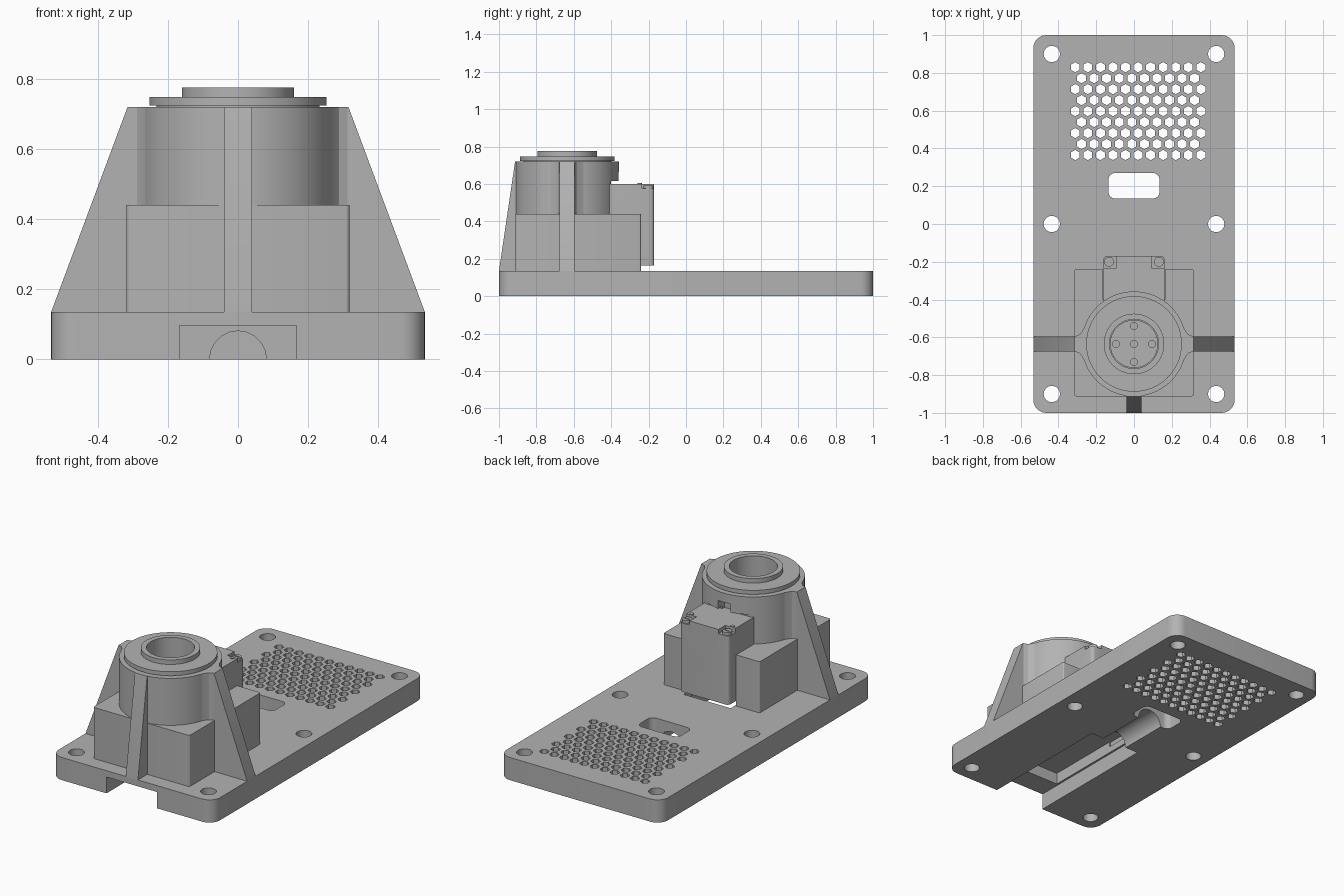
import bpy, bmesh, math

if "Cube" in bpy.data.objects:
    bpy.data.objects.remove(bpy.data.objects["Cube"], do_unlink=True)

grey = bpy.data.materials.new("light grey")
grey.use_nodes = True
grey.diffuse_color = (0.45, 0.45, 0.45, 1)
grey.node_tree.nodes["Principled BSDF"].inputs["Base Color"].default_value = (0.45, 0.45, 0.45, 1)

CY = -0.635      # tower axis
TOP = 0.135      # plate top


def circle(r, x=0, y=0, n=64, start=0):
    return [(x + r * math.cos(start + math.tau * i / n),
             y + r * math.sin(start + math.tau * i / n)) for i in range(n)]


def rect(x0, x1, y0, y1):
    return [(x0, y0), (x1, y0), (x1, y1), (x0, y1)]


def round_rect(x0, x1, y0, y1, r, n=8):
    pts = []
    corners = [(x1 - r, y1 - r), (x0 + r, y1 - r), (x0 + r, y0 + r), (x1 - r, y0 + r)]
    for k, (cx, cy) in enumerate(corners):
        for i in range(n + 1):
            a = math.pi / 2 * (k + i / n)
            pts.append((cx + r * math.cos(a), cy + r * math.sin(a)))
    return pts


def prism(name, outlines, lo, hi, axis="z"):
    """Extrude one or more separate outlines along an axis."""
    place = {"z": lambda a, b, h: (a, b, h),
             "y": lambda a, b, h: (a, h, b),
             "x": lambda a, b, h: (h, a, b)}[axis]
    if not isinstance(outlines[0], list):
        outlines = [outlines]
    bm = bmesh.new()
    for pts in outlines:
        low = [bm.verts.new(place(a, b, lo)) for a, b in pts]
        high = [bm.verts.new(place(a, b, hi)) for a, b in pts]
        bm.faces.new(low[::-1])
        bm.faces.new(high)
        for i in range(len(pts)):
            j = (i + 1) % len(pts)
            bm.faces.new((low[i], low[j], high[j], high[i]))
    bmesh.ops.recalc_face_normals(bm, faces=bm.faces)
    mesh = bpy.data.meshes.new(name)
    bm.to_mesh(mesh)
    bm.free()
    mesh.materials.append(grey)
    obj = bpy.data.objects.new(name, mesh)
    bpy.context.collection.objects.link(obj)
    return obj


cutters = []


def cutter(*args):
    obj = prism(*args)
    obj.hide_render = True
    cutters.append(obj)
    return obj


def cut(obj, *tools):
    for tool in tools:
        mod = obj.modifiers.new("cut", "BOOLEAN")
        mod.operation, mod.solver, mod.object = "DIFFERENCE", "EXACT", tool
    bpy.context.view_layer.update()
    graph = bpy.context.evaluated_depsgraph_get()
    mesh = bpy.data.meshes.new_from_object(obj.evaluated_get(graph))
    obj.modifiers.clear()
    obj.data = mesh


# Shared cutters
bore = cutter("bore_cutter", circle(0.13, 0, CY), 0.56, 0.9)
pocket = cutter("pocket_cutter", rect(-0.155, 0.155, -0.86, -0.2), 0.05, 0.166)
servo_slot = cutter("slot_cutter", rect(-0.163, 0.163, -0.4, -0.1), 0.1, 0.615)

# Base plate with bolt holes, vent grid, cable slot and underside channel
plate = prism("base_plate", round_rect(-0.533, 0.533, -1, 1, 0.07), 0, TOP)
holes = [circle(0.043, sx * 0.435, y, 32) for sx in (-1, 1) for y in (-0.9, 0, 0.9)]
for row in range(9):
    odd = row % 2
    for col in range(11 - odd):
        holes.append(circle(0.027, -0.311 + 0.0665 * (col + odd / 2),
                            0.83 - 0.0581 * row, 6, math.pi / 6))
holes.append(round_rect(-0.135, 0.135, 0.135, 0.27, 0.035))
cut(plate,
    cutter("hole_cutter", holes, -0.1, 0.3),
    cutter("channel_cutter", rect(-0.167, 0.167, -0.1, 0.097), -1.1, -0.17, "y"),
    cutter("cable_arch_cutter", circle(0.081, 0, 0, 20), -0.3, 0.2, "y"),
    pocket)

# Housing block and round tower
block = prism("housing_block", round_rect(-0.318, 0.318, -0.912, -0.24, 0.012, 3), TOP - 0.01, 0.44)
cut(block, pocket, servo_slot)
tower = prism("tower", circle(0.278, 0, CY, 96), TOP - 0.01, 0.72)
cut(tower, pocket, servo_slot, bore,
    cutter("tower_notch_cutter", rect(-0.04, 0.04, -0.42, -0.2), 0.6, 0.665))

# Top flange and collar
for name, r, lo, hi in (("flange_neck", 0.233, 0.715, 0.725),
                        ("flange", 0.253, 0.724, 0.748),
                        ("collar", 0.16, 0.745, 0.775)):
    cut(prism(name, circle(r, 0, CY, 96), lo, hi), bore)

# Side and front ribs
for side, s in (("left", 1), ("right", -1)):
    prism(side + "_rib", [(s * 0.26, TOP - 0.01), (s * 0.533, TOP - 0.01), (s * 0.533, TOP),
                          (s * 0.315, 0.72), (s * 0.26, 0.72)], CY - 0.04, CY + 0.04, "y")
    for end, t in (("back", 1), ("front", -1)):
        prism(f"{side}_{end}_fillet",
              [(s * 0.255, CY + t * 0.03), (s * 0.312, CY + t * 0.04), (s * 0.288, CY + t * 0.05),
               (s * 0.276, CY + t * 0.065), (s * 0.262, CY + t * 0.09)], 0.43, 0.72)
prism("front_rib", [(-1, TOP - 0.01), (-1, TOP), (-0.914, 0.72), (-0.88, 0.72),
                    (-0.88, TOP - 0.01)], -0.04, 0.04, "x")

# Servo motor with recessed screw corners
servo = prism("servo_body", round_rect(-0.162, 0.162, -0.84, -0.17, 0.02, 4), 0.165, 0.6)
corners = [rect(min(s * 0.095, s * 0.2), max(s * 0.095, s * 0.2), -0.235, -0.1) for s in (-1, 1)]
cut(servo, cutter("corner_cutter", corners, 0.575, 0.7), bore)
for side, s in (("left", 1), ("right", -1)):
    screw = prism(side + "_servo_screw", circle(0.026, s * 0.132, -0.2, 20), 0.57, 0.592)
    cross = [rect(s * 0.132 - w, s * 0.132 + w, -0.2 - d, -0.2 + d) for w, d in ((0.016, 0.004),)]
    cut(screw, cutter("screw_slot_cutter", cross, 0.585, 0.65))
    prism(side + "_servo_pin", circle(0.012, s * 0.135, -0.247, 16), 0.59, 0.604)

# Output horn at the bottom of the bore
horn = prism("servo_horn", circle(0.127, 0, CY), 0.55, 0.6)
marks = [circle(0.018, 0.095 * dx, CY + 0.095 * dy, 20)
         for dx, dy in ((0, 0), (1, 0), (-1, 0), (0, 1), (0, -1))]
cut(horn, cutter("horn_hole_cutter", marks, 0.575, 0.7))

# Remove helpers and finish the shading
for tool in cutters:
    bpy.data.objects.remove(tool, do_unlink=True)
for obj in bpy.context.collection.objects:
    if obj.type == "MESH" and grey.name in obj.data.materials:
        obj.data.polygons.foreach_set("use_smooth", [True] * len(obj.data.polygons))
        obj.data.set_sharp_from_angle(angle=math.radians(28))
